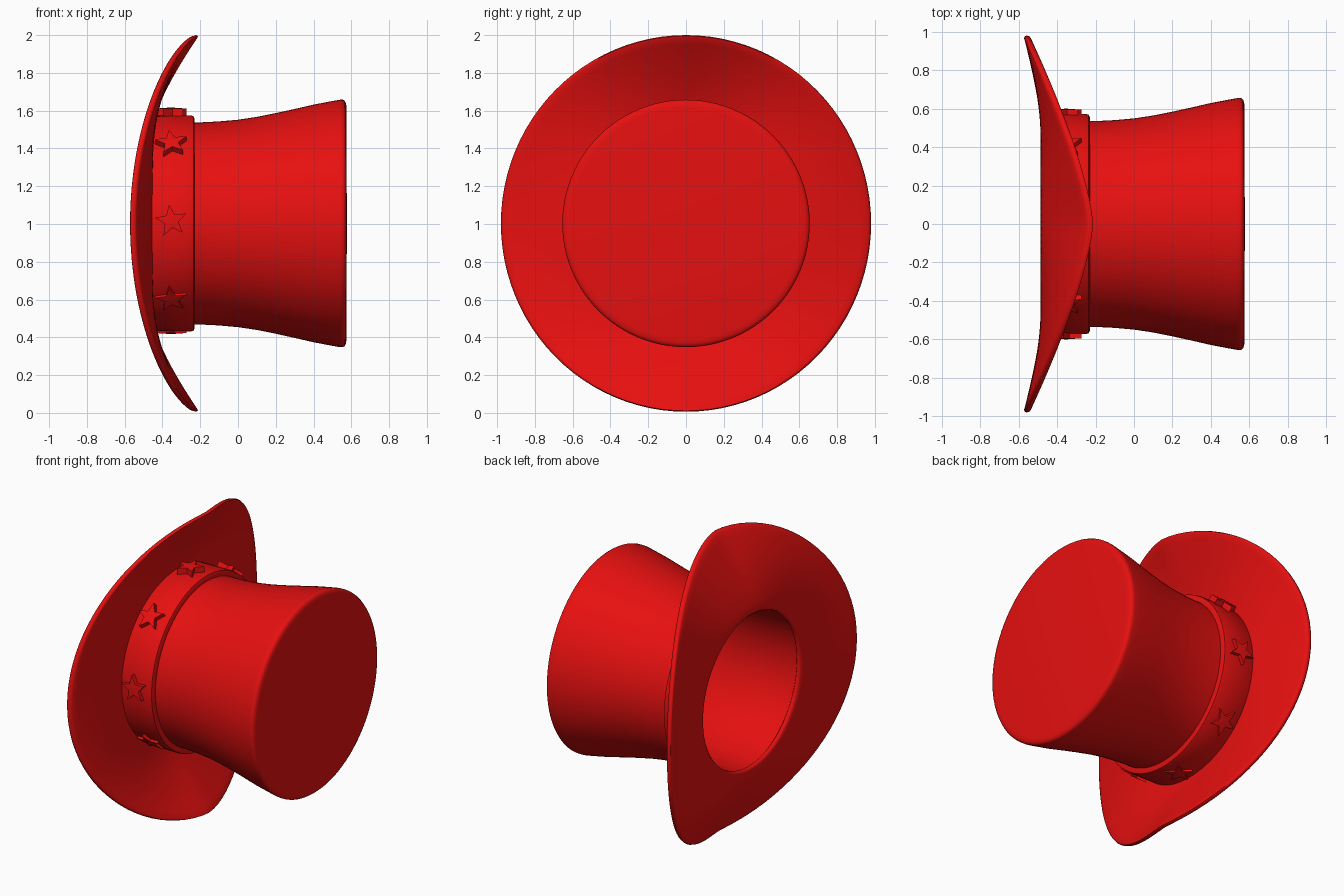
import bpy, bmesh, math
from mathutils import Vector

cube = bpy.data.objects.get("Cube")
if cube:
    bpy.data.objects.remove(cube, do_unlink=True)

CENTRE_Z = 1.003
SIDES = 96

red = bpy.data.materials.new("felt_red")
red.use_nodes = True
red.diffuse_color = (0.8, 0.005, 0.005, 1)
red.node_tree.nodes["Principled BSDF"].inputs["Base Color"].default_value = red.diffuse_color


def finish(name, bm, angle=40):
    """Turn a bmesh into a red, smooth-shaded object."""
    bmesh.ops.remove_doubles(bm, verts=bm.verts, dist=1e-5)
    bmesh.ops.recalc_face_normals(bm, faces=bm.faces)
    mesh = bpy.data.meshes.new(name)
    bm.to_mesh(mesh)
    bm.free()
    mesh.materials.append(red)
    obj = bpy.data.objects.new(name, mesh)
    bpy.context.collection.objects.link(obj)
    bpy.ops.object.select_all(action='DESELECT')
    obj.select_set(True)
    bpy.context.view_layer.objects.active = obj
    bpy.ops.object.shade_smooth_by_angle(angle=math.radians(angle))
    return obj


def revolve(name, section, closed=True, angle=40):
    """Sweep section(theta) -> [(x, y, z)] around the x axis."""
    bm = bmesh.new()
    rings = []
    for i in range(SIDES):
        pts = section(math.tau * i / SIDES)
        rings.append([bm.verts.new((x, y, z + CENTRE_Z)) for x, y, z in pts])
    n = len(rings[0])
    for i in range(SIDES):
        a, b = rings[i], rings[(i + 1) % SIDES]
        for j in range(n if closed else n - 1):
            k = (j + 1) % n
            bm.faces.new((a[j], a[k], b[k], b[j]))
    return finish(name, bm, angle)


def round_section(profile):
    return lambda t: [(x, r * math.sin(t), r * math.cos(t)) for x, r in profile]


# Brim: saddle-shaped ring, curled up at the top and bottom tips
def brim_section(theta):
    s, c = math.sin(theta), math.cos(theta)
    rim = -0.205 - 0.335 * (s * s) ** 0.7
    inner, steps = 0.515, 14

    def point(t, drop):
        ry = inner + (0.98 - inner) * t
        rz = inner + (0.997 - inner) * t
        x = -0.45 + (rim + 0.45) * max(t, 0) ** 1.35 - drop
        return x, ry * s, rz * c

    ts = [0.97 * i / steps for i in range(steps + 1)]
    top = [point(t, 0) for t in ts]
    edge = [point(0.99, 0.004), point(1, 0.017), point(0.99, 0.031)]
    under = [point(t, 0.035) for t in reversed(ts)]
    lip = [point(-0.025, 0.025), point(-0.03, 0.012)]
    return top + edge + under + lip


revolve("brim", brim_section, angle=60)

# Crown: flared hollow shell with a rounded closed end
outer = [(-0.46, 0.54), (-0.3, 0.535), (-0.2, 0.535), (-0.1, 0.54), (0, 0.549),
         (0.1, 0.564), (0.2, 0.584), (0.3, 0.606), (0.4, 0.629), (0.5, 0.648),
         (0.54, 0.655), (0.556, 0.655), (0.566, 0.648), (0.572, 0.635),
         (0.575, 0.61), (0.576, 0)]
inside = [(0.54, 0), (0.53, 0.61), (0.4, 0.6), (0.2, 0.555), (0, 0.52),
          (-0.2, 0.508), (-0.46, 0.51)]
revolve("crown", round_section(outer + inside))

# Hat band with softened edges
band = [(-0.465, 0.525), (-0.465, 0.562), (-0.45, 0.57), (-0.25, 0.572),
        (-0.236, 0.568), (-0.23, 0.555), (-0.23, 0.525)]
revolve("hat_band", round_section(band))


# Stars: eight five-pointed plates set round the band
def star(name, theta):
    out = Vector((0, -math.cos(theta), math.sin(theta)))
    up = Vector((0, math.sin(theta), math.cos(theta)))
    along = Vector((1, 0, 0))
    centre = Vector((-0.353, 0, CENTRE_Z + 0.014))
    bm = bmesh.new()
    layers = []
    for depth in (0.55, 0.594):
        ring = []
        for i in range(10):
            a = math.radians(98 + 36 * i)
            r = 0.038 if i % 2 else 0.088
            p = centre + out * depth + along * r * math.cos(a) + up * r * math.sin(a)
            ring.append(bm.verts.new(p))
        layers.append(ring)
    low, high = layers
    peak = bm.verts.new(centre + out * 0.6)
    bm.faces.new(low)
    for i in range(10):
        k = (i + 1) % 10
        bm.faces.new((low[i], low[k], high[k], high[i]))
        bm.faces.new((high[i], high[k], peak))
    finish(name, bm, 20)


for n in range(8):
    star(f"star_{n + 1}", n * math.tau / 8)
